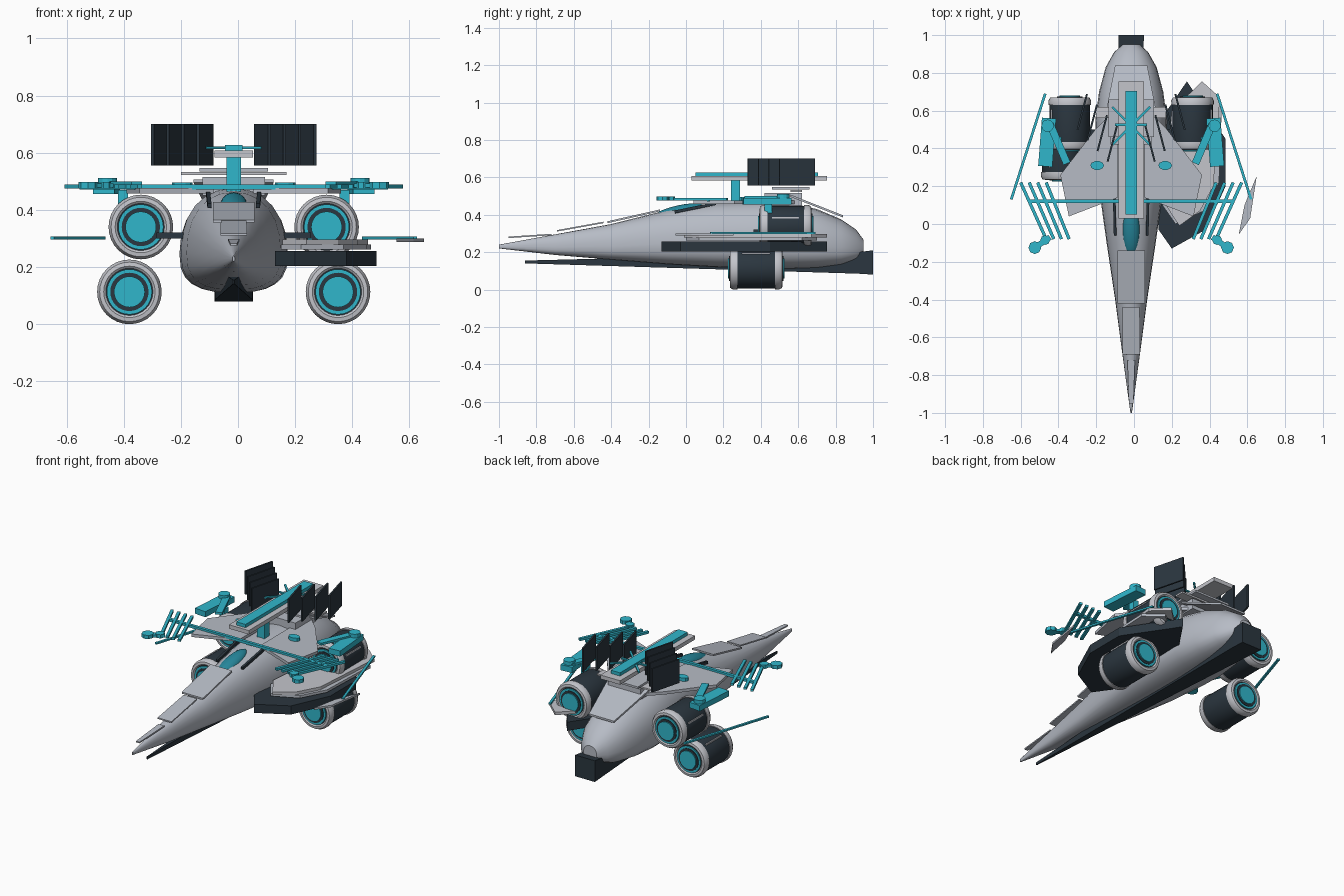
import bpy, bmesh, math
from mathutils import Vector, Matrix

if "Cube" in bpy.data.objects:
    bpy.data.objects.remove(bpy.data.objects["Cube"])

CX = -0.015  # plane of symmetry


def material(name, rgb):
    m = bpy.data.materials.new(name)
    m.diffuse_color = (*rgb, 1)
    m.use_nodes = True
    m.node_tree.nodes["Principled BSDF"].inputs["Base Color"].default_value = m.diffuse_color
    return m


GREY = material("hull grey", (0.47, 0.50, 0.56))
PALE = material("pale rim", (0.55, 0.56, 0.60))
DARK = material("dark slate", (0.024, 0.037, 0.050))
TEAL = material("teal", (0.03, 0.47, 0.60))
GLASS = material("canopy teal", (0.02, 0.25, 0.34))


def finish(name, bm, mat, smooth=False):
    bmesh.ops.recalc_face_normals(bm, faces=bm.faces[:])
    me = bpy.data.meshes.new(name)
    bm.to_mesh(me)
    bm.free()
    me.materials.append(mat)
    ob = bpy.data.objects.new(name, me)
    bpy.context.collection.objects.link(ob)
    if smooth:
        bpy.context.view_layer.objects.active = ob
        ob.select_set(True)
        bpy.ops.object.shade_smooth_by_angle(angle=math.radians(35))
        ob.select_set(False)
    return ob


def loft(name, rings, mat, smooth=False):
    bm = bmesh.new()
    vs = [[bm.verts.new(p) for p in r] for r in rings]
    n = len(vs[0])
    for a, b in zip(vs, vs[1:]):
        for i in range(n):
            bm.faces.new((a[i], a[(i + 1) % n], b[(i + 1) % n], b[i]))
    bm.faces.new(vs[0])
    bm.faces.new(vs[-1])
    return finish(name, bm, mat, smooth)


def slab(name, pts, z0, z1, mat):
    return loft(name, [[(x, y, z) for x, y in pts] for z in (z0, z1)], mat)


def box(name, x0, x1, y0, y1, z0, z1, mat):
    return slab(name, [(x0, y0), (x1, y0), (x1, y1), (x0, y1)], z0, z1, mat)


def bar(name, a, b, w, h, mat):
    """Rectangular bar between two points."""
    a, b = Vector(a), Vector(b)
    d = (b - a).normalized()
    s = d.cross(Vector((0, 0, 1))).normalized()
    u = s.cross(d)
    ring = [s * i * w / 2 + u * j * h / 2 for i, j in ((-1, -1), (1, -1), (1, 1), (-1, 1))]
    return loft(name, [[p + o for o in ring] for p in (a, b)], mat)


def panel(name, y0, z0, h0, y1, z1, h1, t, mat):
    """Sloping trapezoid plate across the centre line."""
    base = [(CX - h0, y0, z0), (CX + h0, y0, z0), (CX + h1, y1, z1), (CX - h1, y1, z1)]
    return loft(name, [base, [(x, y, z + t) for x, y, z in base]], mat)


def disc(name, x, y, z, r, h, mat, n=8, sx=1):
    pts = [(x + sx * r * math.cos(2 * math.pi * i / n), y + r * math.sin(2 * math.pi * i / n)) for i in range(n)]
    return slab(name, pts, z, z + h, mat)


def turned(name, x, z, profile, mat, n=32):
    """Body turned about an axis along y, profile of (radius, y)."""
    rings = [[(x + r * math.cos(2 * math.pi * i / n), y, z + r * math.sin(2 * math.pi * i / n))
              for i in range(n)] for r, y in profile]
    return loft(name, rings, mat, True)


# Hull: stations of (y, half width, bottom, top)
rings = []
for y, w, zb, zt in [(-1, .004, .22, .24), (-.7, .045, .185, .295), (-.4, .085, .16, .35),
                     (-.1, .13, .135, .425), (.15, .165, .12, .462), (.4, .185, .11, .475),
                     (.55, .19, .11, .465), (.7, .17, .115, .43), (.83, .135, .13, .375),
                     (.91, .09, .155, .32), (.95, .045, .185, .265)]:
    zc = zb + (zt - zb) * .38
    ring = []
    for i in range(24):
        c, s = math.cos(i * math.pi / 12), math.sin(i * math.pi / 12)
        k = .9 if s > 0 else .75
        ring.append((CX + w * math.copysign(abs(c) ** k, c), y,
                     zc + math.copysign(abs(s) ** k, s) * ((zt - zc) if s > 0 else (zc - zb))))
    rings.append(ring)
loft("hull", rings, GREY, True)

# Keel wedge with tail block
loft("keel", [[(CX - w, y, zb), (CX + w, y, zb), (CX + w, y, zt), (CX - w, y, zt)]
              for y, w, zb, zt in [(-.86, .003, .14, .155), (.92, .066, .085, .2), (1, .067, .08, .21)]], DARK)

# Sloping hull panels and canopy
panel("nose_strip", -.95, .275, .012, -.72, .29, .02, .008, GREY)
panel("nose_panel", -.69, .31, .047, -.44, .355, .045, .008, GREY)
panel("front_panel", -.42, .355, .072, -.14, .418, .072, .01, GREY)
panel("rear_panel", .84, .385, .085, .56, .495, .14, .012, GREY)
bm = bmesh.new()
bmesh.ops.create_uvsphere(bm, u_segments=20, v_segments=12, radius=1,
                          matrix=Matrix.Translation((CX, -.04, .415)) @ Matrix.Rotation(.22, 4, 'X')
                          @ Matrix.Diagonal((.047, .14, .035, 1)))
finish("canopy", bm, GLASS, True)

# Dorsal mast and beam
box("dorsal_base", CX - .11, CX + .11, .42, .62, .45, .515, GREY)
box("cross_plate", CX - .185, CX + .185, .56, .62, .522, .532, PALE)
box("upper_cross_plate", CX - .12, CX + .12, .46, .66, .535, .547, GREY)
box("mast", CX - .025, CX + .025, .24, .29, .44, .6, TEAL)
box("beam", CX - .067, CX + .067, .03, .755, .583, .607, PALE)
box("beam_rail", CX - .031, CX + .031, .05, .705, .607, .627, TEAL)

# Engines: upper and lower pairs
for s in (-1, 1):
    for label, dx, z, y0, y1 in (("upper", .325, .34, .40, .665), ("lower", .365, .113, .24, .51)):
        x = CX + s * dx
        turned(label + "_engine_casing", x, z, [(.1, y0), (.107, y0 + .03), (.107, y1 - .03), (.1, y1)], DARK)
        for e, d in ((y0, 1), (y1, -1)):
            def ring_at(o):
                return e + d * o
            turned("engine_rim", x, z, [(.08, ring_at(.03)), (.112, ring_at(.035)), (.113, ring_at(.012)),
                                        (.104, ring_at(-.004)), (.09, ring_at(-.006)), (.08, ring_at(.002))], PALE)
            turned("engine_ring", x, z, [(.079, ring_at(.01)), (.079, ring_at(-.006))], TEAL)
            turned("engine_gap", x, z, [(.067, ring_at(0)), (.067, ring_at(-.01))], DARK)
            turned("engine_core", x, z, [(.054, ring_at(0)), (.054, ring_at(-.016))], TEAL)
        # light slot along the outer flank
        a = math.radians(50 if label == "lower" else 24)
        px, pz = x + s * .107 * math.cos(a), z + .107 * math.sin(a)
        bar("engine_slot", (px, y0 + .06, pz), (px, y1 - .06, pz), .008, .008, PALE)
    box("engine_pylon", *sorted((CX + s * .15, CX + s * .27)), .36, .5, .3, .32, DARK)

# Parts mirrored across the centre line
for s in (-1, 1):
    def P(x, y, z):
        return (CX + s * x, y, z)

    # upper wing plate
    slab("upper_wing", [(CX + s * x, y) for x, y in
         [(.07, .14), (.33, .04), (.375, .26), (.19, .5), (.07, .62)]], .458, .476, GREY)
    disc("wing_bump", CX + s * .18, .31, .476, .024, .02, TEAL, 10, 1.5)

    # radiator fins, stepped outward and back
    for k in range(4):
        x, y = .1 + .053 * k, .33 + .056 * k
        bar("radiator_fin", P(x + .025, y, .628), P(x - .025, y + .19, .628), .01, .145, DARK)
    # struts around the beam
    bar("beam_strut_front", P(0, .52, .617), P(.1, .42, .617), .012, .008, TEAL)
    bar("beam_strut_back", P(0, .52, .617), P(.1, .62, .617), .012, .008, TEAL)
    bar("beam_strut_side", P(0, .525, .617), P(.085, .525, .617), .012, .008, TEAL)

    # cockpit side strip
    bar("cockpit_strip", P(.085, -.06, .415), P(.09, .16, .46), .014, .016, DARK)

    # outrigger: cross bar, slanted bars and pods
    bar("outrigger_bar", P(0, .12, .48), P(.54, .12, .48), .018, .016, TEAL)
    for k in range(4):
        d = .045 * k
        bar("slanted_bar", P(.585 - d, .22, .482), P(.45 - d * .9, -.08, .482), .017, .014, TEAL)
    bar("pod_arm", P(.43, -.07, .485), P(.51, -.125, .485), .03, .015, TEAL)
    disc("outer_pod", CX + s * .51, -.125, .475, .034, .022, TEAL)
    disc("inner_pod", CX + s * .455, -.085, .475, .026, .022, TEAL)

    # turret above engine
    bar("turret_body", P(.435, .56, .472), P(.455, .305, .472), .075, .034, TEAL)
    bar("turret_arm", P(.43, .53, .492), P(.34, .32, .492), .04, .014, TEAL)
    disc("turret_cap", CX + s * .442, .52, .49, .033, .022, TEAL, 12)
    box("turret_post", *sorted((CX + s * .37, CX + s * .405)), .42, .46, .4, .47, TEAL)

    # low side rod
    bar("side_rod", P(.455, .69, .302), P(.635, .13, .302), .014, .01, TEAL)

# Right lower wing: dark body with pale covers
slab("lower_wing", [(.13, -.03), (.2, -.13), (.38, -.03), (.485, .2), (.485, .45), (.28, .755), (.14, .55)],
     .203, .256, DARK)
slab("lower_wing_cover", [(.15, .1), (.22, .0), (.37, .07), (.45, .22), (.465, .62), (.36, .7), (.2, .58)],
     .262, .278, GREY)
slab("lower_wing_top_cover", [(.155, .12), (.24, -.01), (.35, .07), (.42, .2), (.455, .67), (.36, .755), (.2, .6)],
     .278, .296, PALE)
slab("wing_blade", [(.65, .255), (.555, -.055), (.585, .1)], .288, .3, GREY)
slab("wing_blade_edge", [(.65, .255), (.615, .03), (.555, -.055)], .288, .3, GREY)
